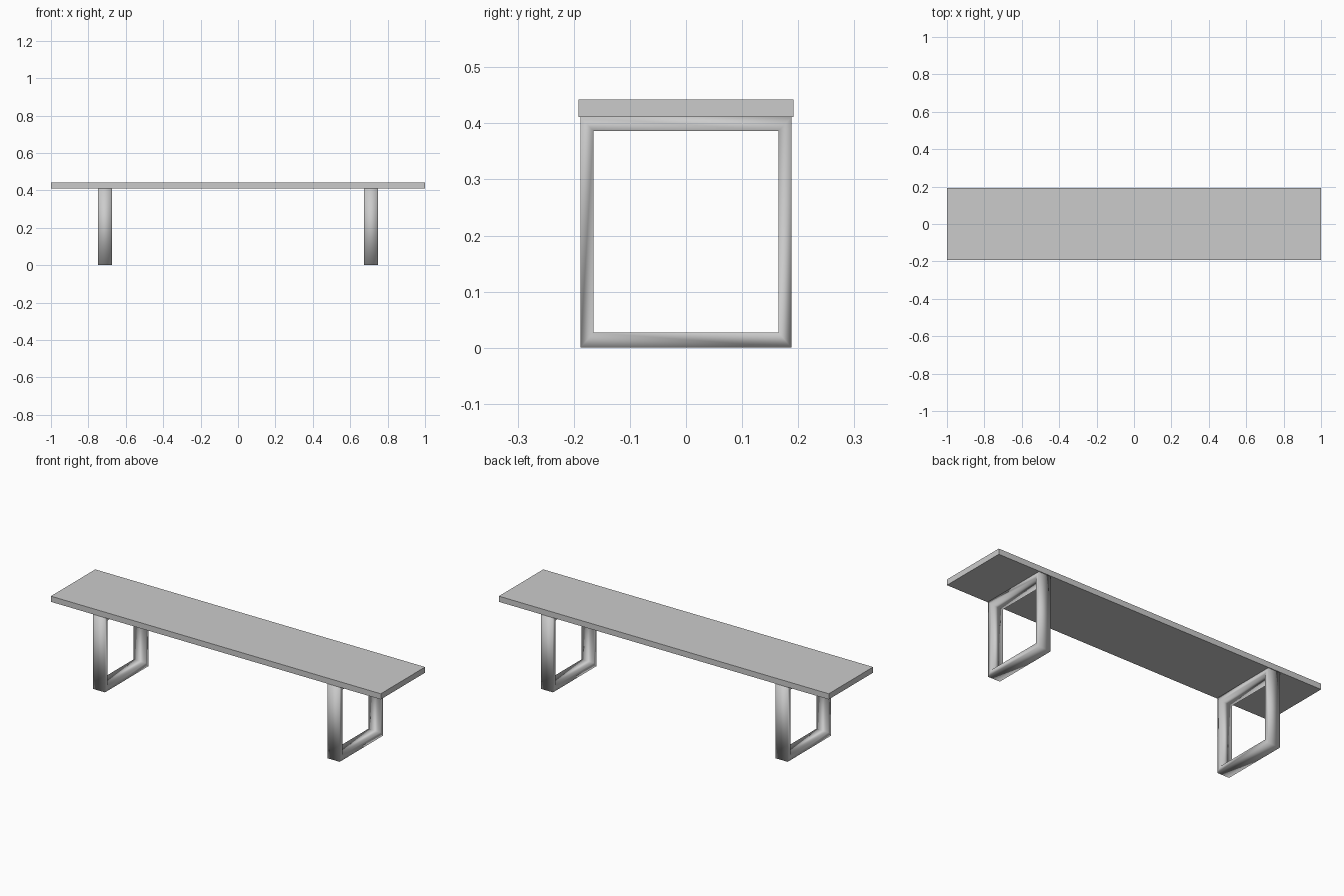
import bpy, bmesh

if "Cube" in bpy.data.objects:
    bpy.data.objects.remove(bpy.data.objects["Cube"])

TOP_Z, SEAT_Z = 0.442, 0.411


def make_object(name, bm):
    bmesh.ops.recalc_face_normals(bm, faces=bm.faces)
    mesh = bpy.data.meshes.new(name)
    bm.to_mesh(mesh)
    bm.free()
    obj = bpy.data.objects.new(name, mesh)
    bpy.context.collection.objects.link(obj)
    return obj


def rectangle(y, z0, z1):
    return [(-y, z0), (y, z0), (y, z1), (-y, z1)]


# Bench seat: one flat plank
bm = bmesh.new()
bmesh.ops.create_cube(bm, size=1)
bmesh.ops.scale(bm, vec=(2.0, 0.384, TOP_Z - SEAT_Z), verts=bm.verts)
bmesh.ops.translate(bm, vec=(0, 0, (TOP_Z + SEAT_Z) / 2), verts=bm.verts)
make_object("seat", bm)


# Leg: closed rectangular loop with mitred corners, smooth shaded
def leg_frame(name, x0, x1):
    bm = bmesh.new()
    outer = rectangle(0.188, 0.0, SEAT_Z)
    inner = rectangle(0.165, 0.027, 0.386)
    rings = [[bm.verts.new((x, y, z)) for y, z in loop]
             for x, loop in ((x0, outer), (x1, outer), (x1, inner), (x0, inner))]
    for r in range(4):
        a, b = rings[r], rings[(r + 1) % 4]
        for i in range(4):
            j = (i + 1) % 4
            bm.faces.new((a[i], a[j], b[j], b[i])).smooth = True
    return make_object(name, bm)


for side, sign in (("left", -1), ("right", 1)):
    leg_frame(side + "_leg_frame", sign * 0.748, sign * 0.675)
